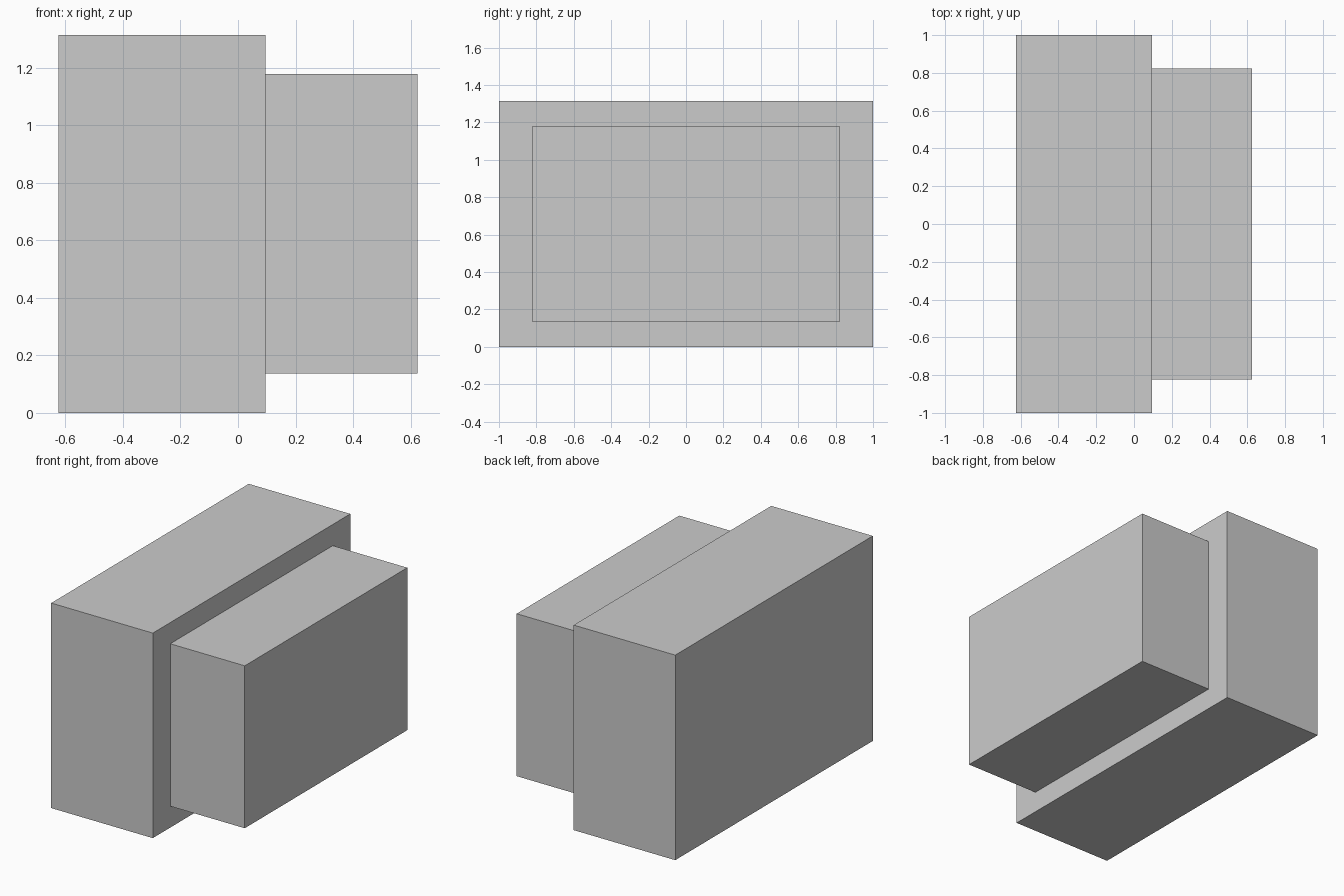
import bpy

if "Cube" in bpy.data.objects:
    bpy.data.objects.remove(bpy.data.objects["Cube"])


def box(name, x, y, z):
    """Box from (min, max) ranges on each axis."""
    bpy.ops.mesh.primitive_cube_add(size=1, location=[sum(r) / 2 for r in (x, y, z)])
    ob = bpy.context.object
    ob.name = name
    ob.scale = [r[1] - r[0] for r in (x, y, z)]
    bpy.ops.object.transform_apply(location=False, rotation=False, scale=True)
    return ob


SEAM = 0.096   # plane where the two blocks meet

# Large rear block, standing on the ground
box("main_block", (-0.624, SEAM), (-1, 1), (0, 1.314))

# Smaller block centred on its right face
box("side_block", (SEAM, 0.624), (-0.823, 0.823), (0.137, 1.178))
